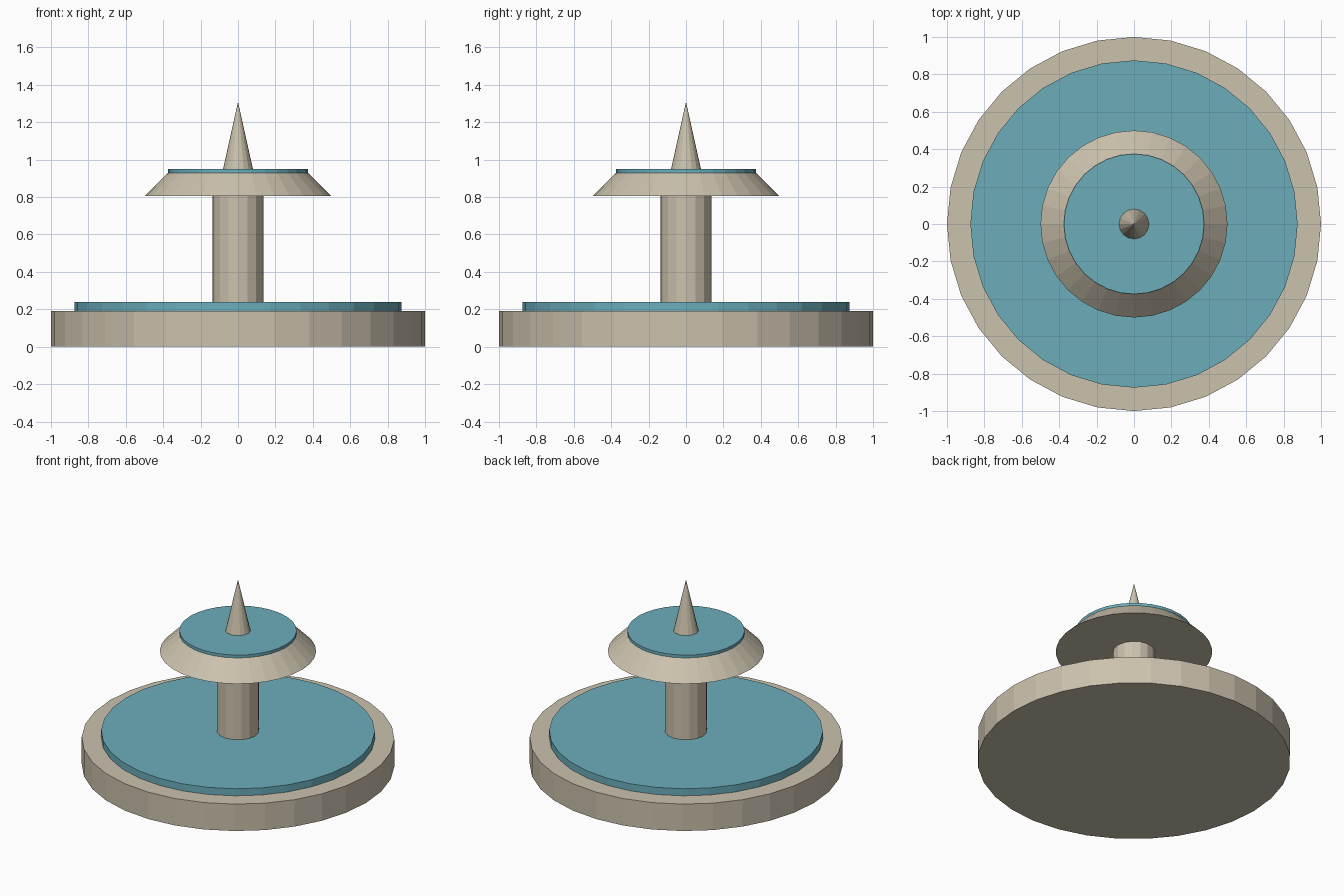
import bpy

cube = bpy.data.objects.get("Cube")
if cube:
    bpy.data.objects.remove(cube, do_unlink=True)


def make_material(name, rgb):
    mat = bpy.data.materials.new(name)
    mat.use_nodes = True
    mat.diffuse_color = (*rgb, 1)
    mat.node_tree.nodes["Principled BSDF"].inputs["Base Color"].default_value = (*rgb, 1)
    return mat


stone = make_material("pale stone", (0.6, 0.54, 0.42))
water = make_material("blue water", (0.15, 0.42, 0.5))


def tier(name, mat, sides, bottom, top, r_bottom, r_top):
    """Flat-shaded round section between two heights."""
    bpy.ops.mesh.primitive_cone_add(
        vertices=sides, radius1=r_bottom, radius2=r_top,
        depth=top - bottom, location=(0, 0, (bottom + top) / 2))
    obj = bpy.context.object
    obj.name = name
    obj.data.materials.append(mat)
    return obj


# Lower basin and its water
tier("basin", stone, 32, 0, 0.19, 1, 1)
tier("basin_water", water, 32, 0.19, 0.24, 0.875, 0.875)

# Central column
tier("column", stone, 16, 0.24, 0.805, 0.135, 0.135)

# Upper bowl and its water
tier("upper_bowl", stone, 32, 0.805, 0.93, 0.5, 0.375)
tier("upper_water", water, 32, 0.93, 0.95, 0.375, 0.375)

# Pointed finial
tier("finial", stone, 16, 0.95, 1.31, 0.08, 0)
